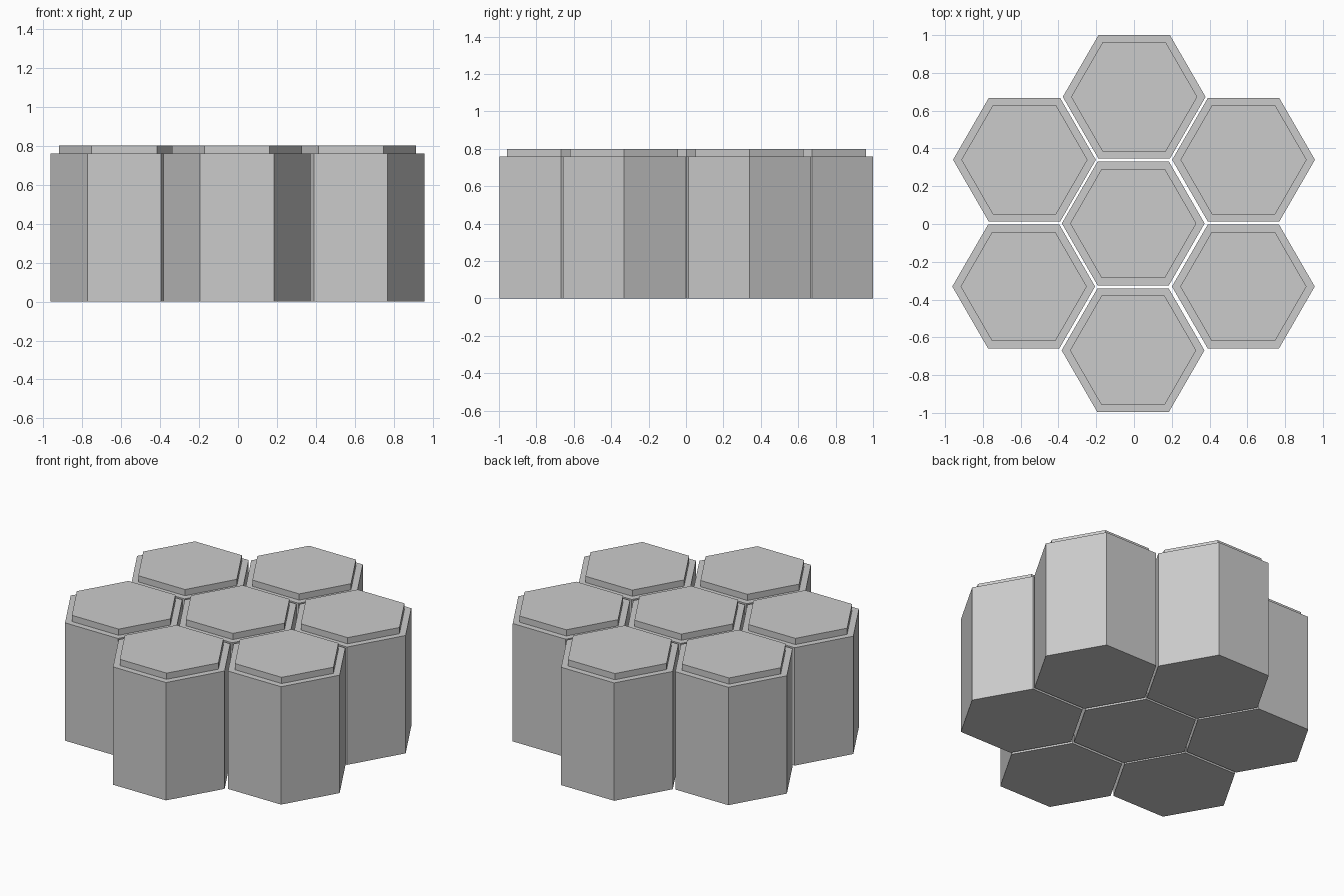
import bpy, bmesh, math

if "Cube" in bpy.data.objects:
    bpy.data.objects.remove(bpy.data.objects["Cube"])

R_BODY, R_CAP = 0.378, 0.334
Z_BODY, Z_TOP = 0.76, 0.80


def hex_ring(bm, radius, z):
    return [bm.verts.new((radius * math.cos(math.radians(60 * i)),
                          radius * math.sin(math.radians(60 * i)), z)) for i in range(6)]


def hex_column(name, x, y):
    # Stepped hexagonal column: body, flat rim, raised cap
    bm = bmesh.new()
    rings = [hex_ring(bm, r, z) for r, z in
             ((R_BODY, 0), (R_BODY, Z_BODY), (R_CAP, Z_BODY), (R_CAP, Z_TOP))]
    bm.faces.new(rings[0][::-1])
    bm.faces.new(rings[-1])
    for a, b in zip(rings, rings[1:]):
        for i in range(6):
            j = (i + 1) % 6
            bm.faces.new((a[i], a[j], b[j], b[i]))
    bmesh.ops.recalc_face_normals(bm, faces=bm.faces)
    mesh = bpy.data.meshes.new(name)
    bm.to_mesh(mesh)
    bm.free()
    obj = bpy.data.objects.new(name, mesh)
    obj.location = (x, y, 0)
    bpy.context.collection.objects.link(obj)


# Centre column and its six neighbours
cells = {
    "centre_column": (-0.004, 0.003),
    "back_column": (0.001, 0.673),
    "front_column": (-0.005, -0.669),
    "back_left_column": (-0.58, 0.340),
    "front_left_column": (-0.584, -0.331),
    "back_right_column": (0.58, 0.340),
    "front_right_column": (0.579, -0.331),
}
for name, (x, y) in cells.items():
    hex_column(name, x, y)
